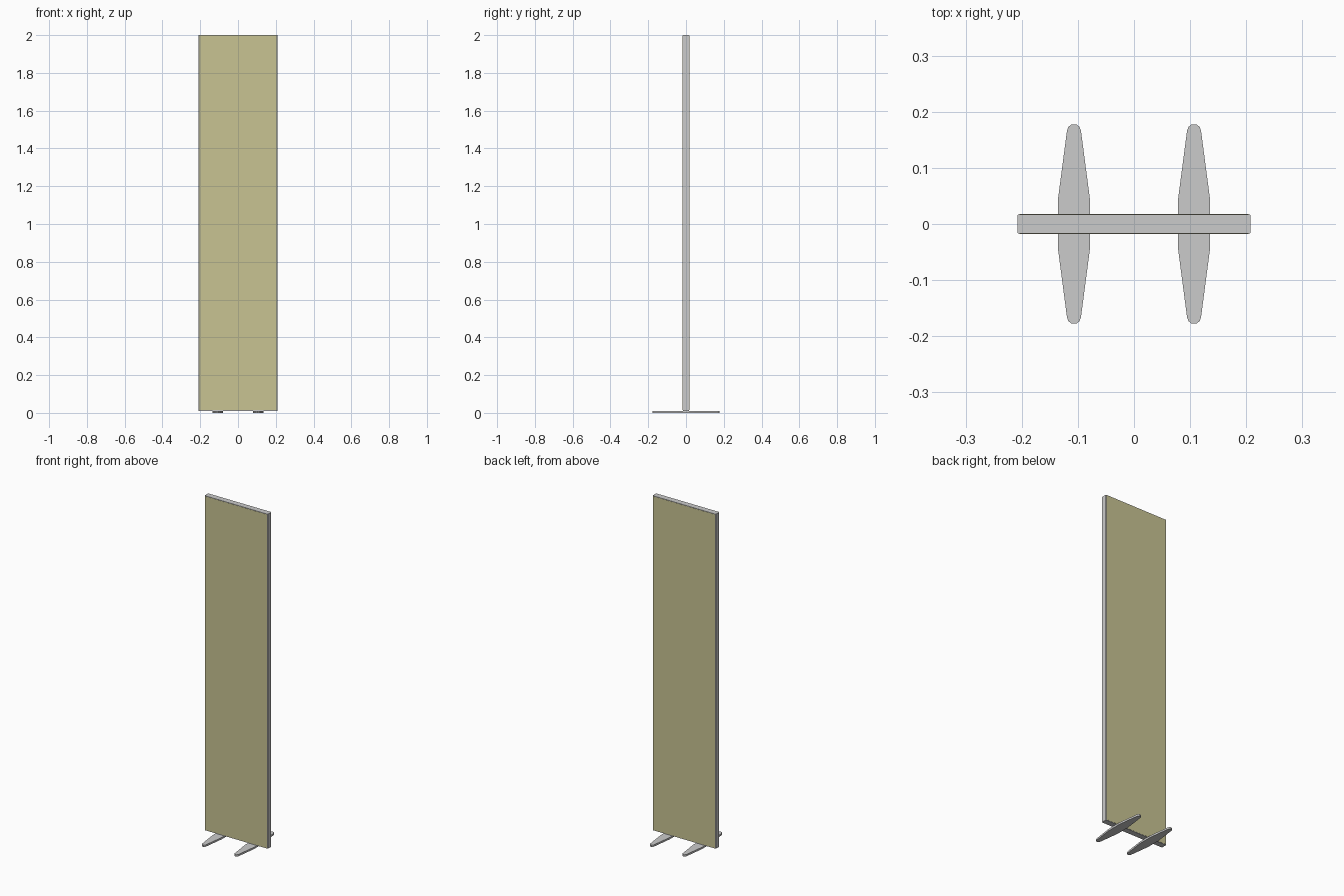
import bpy, bmesh

if "Cube" in bpy.data.objects:
    bpy.data.objects.remove(bpy.data.objects["Cube"])

# Colour of the fabric panels
olive = bpy.data.materials.new("olive_fabric")
olive.diffuse_color = (0.58, 0.55, 0.29, 1)
olive.use_nodes = True
olive.node_tree.nodes["Principled BSDF"].inputs["Base Color"].default_value = olive.diffuse_color


def prism(name, outline, z0, z1, material=None):
    """Extrude an xy outline from z0 up to z1."""
    bm = bmesh.new()
    face = bm.faces.new([bm.verts.new((x, y, z0)) for x, y in outline])
    top = bmesh.ops.extrude_face_region(bm, geom=[face])["geom"]
    bmesh.ops.translate(bm, vec=(0, 0, z1 - z0),
                        verts=[v for v in top if isinstance(v, bmesh.types.BMVert)])
    bmesh.ops.recalc_face_normals(bm, faces=bm.faces)
    mesh = bpy.data.meshes.new(name)
    bm.to_mesh(mesh)
    bm.free()
    obj = bpy.data.objects.new(name, mesh)
    bpy.context.collection.objects.link(obj)
    if material:
        mesh.materials.append(material)
    return obj


def mirrored(quarter):
    """Complete an outline from its +x +y quarter, ordered from side to tip."""
    half = quarter + [(-x, y) for x, y in reversed(quarter)]
    return half + [(-x, -y) for x, y in half]


# Slim frame with chamfered vertical corners
prism("frame", mirrored([(0.208, 0.015), (0.206, 0.017)]), 0.011, 2.0)

# Fabric panels on front and back, just proud of the frame
for name, s in (("front_panel", -1), ("back_panel", 1)):
    prism(name, [(-0.204, s * 0.0160), (0.204, s * 0.0160),
                 (0.204, s * 0.0178), (-0.204, s * 0.0178)], 0.014, 1.997, olive)

# Two flat tapered feet with rounded tips
foot = mirrored([(0.0285, 0.044), (0.0125, 0.166), (0.010, 0.173), (0.005, 0.177)])
for name, cx in (("left_foot", -0.107), ("right_foot", 0.107)):
    prism(name, [(x + cx, y) for x, y in foot], 0.0, 0.011)
